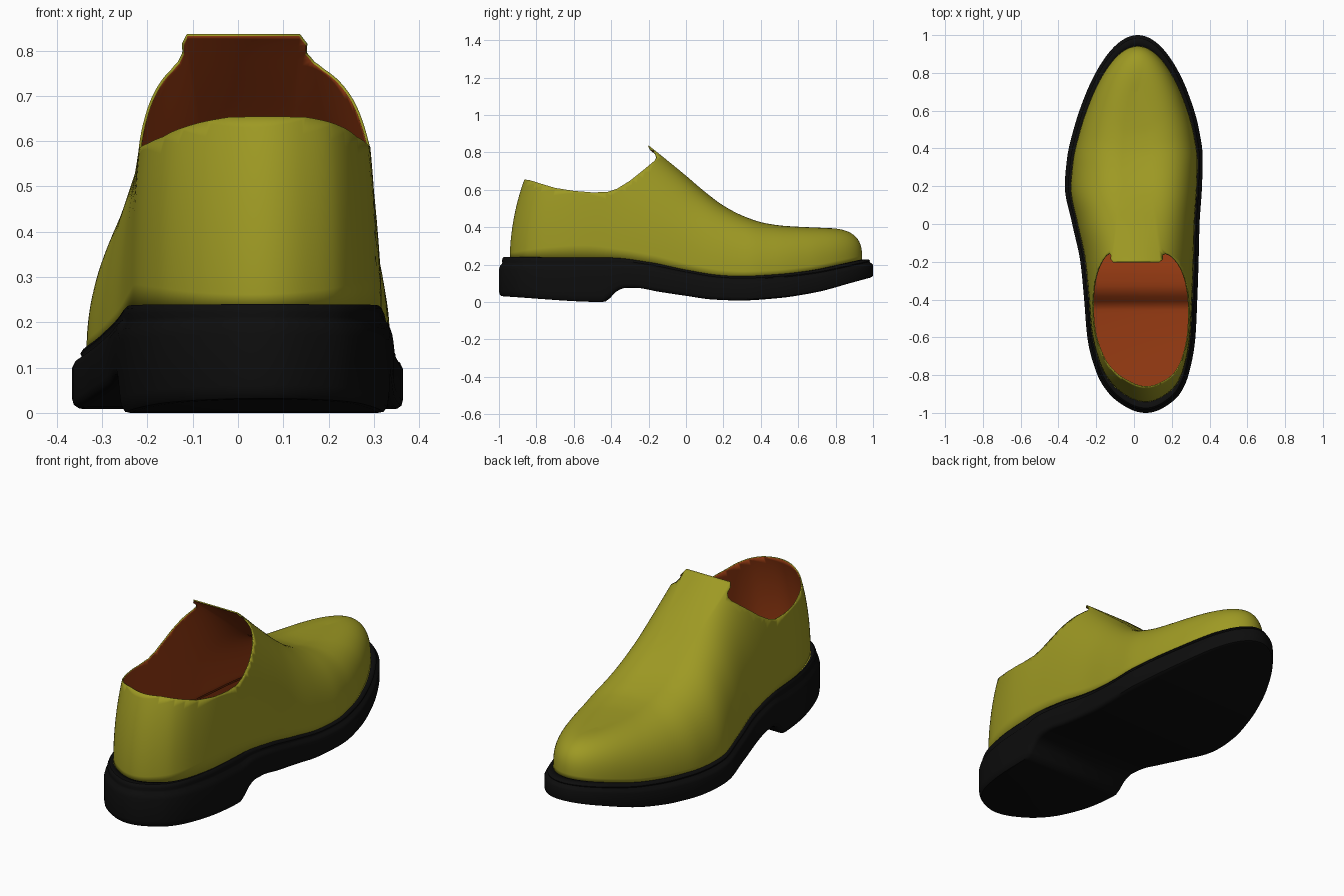
import bpy, bmesh, math

if "Cube" in bpy.data.objects:
    bpy.data.objects.remove(bpy.data.objects["Cube"])

N, M = 110, 30   # columns along the shoe, rows up the side


def curve(keys):
    """Smooth interpolation without overshoot through (y, value) keys."""
    xs, vs = zip(*keys)
    d = [(vs[i + 1] - vs[i]) / (xs[i + 1] - xs[i]) for i in range(len(xs) - 1)]
    t = [d[0]] + [2 * a * b / (a + b) if a * b > 0 else 0 for a, b in zip(d, d[1:])] + [d[-1]]

    def f(x):
        x = min(max(x, xs[0]), xs[-1])
        i = 0
        while i < len(d) - 1 and x > xs[i + 1]:
            i += 1
        h = xs[i + 1] - xs[i]
        s = (x - xs[i]) / h
        return ((1 + 2 * s) * (1 - s) ** 2 * vs[i] + s * (1 - s) ** 2 * h * t[i]
                + s * s * (3 - 2 * s) * vs[i + 1] - s * s * (1 - s) * h * t[i + 1])
    return f


def angle(y):
    return math.acos(max(-1, min(1, -y)))


# Footprint (y, left x, right x), sole heights and instep ridge
foot = [(-1, .062, .062), (-.97, -.04, .16), (-.9, -.13, .242), (-.8, -.193, .288),
        (-.6, -.247, .325), (-.4, -.264, .335), (-.2, -.284, .342), (0, -.327, .347),
        (.2, -.366, .36), (.35, -.354, .364), (.5, -.32, .344), (.7, -.251, .284),
        (.82, -.192, .228), (.92, -.122, .16), (.97, -.067, .106), (1, .02, .02)]
left = curve([(angle(y), l) for y, l, r in foot])
right = curve([(angle(y), r) for y, l, r in foot])
sole_top = curve([(-1, .24), (-.42, .237), (-.2, .212), (0, .172), (.2, .142), (.3, .138),
                  (.5, .147), (.7, .168), (.9, .207), (1, .228)])
sole_bottom = curve([(-1, .03), (-.45, 0), (-.42, .018), (-.38, .058), (-.33, .076), (-.28, .076),
                     (-.15, .055), (0, .033), (.15, .013), (.3, .008), (.5, .02), (.7, .05),
                     (.9, .103), (1, .13)])
ridge = curve([(-.7, .95), (-.4, .95), (-.3, .91), (-.2, .837), (-.1, .757), (0, .675), (.1, .59),
               (.2, .515), (.3, .46), (.4, .424), (.5, .408), (.7, .396)])
ridge_x = curve([(-.7, .05), (-.4, .035), (-.2, .012), (.7, .01)])
ridge_half = curve([(-.6, .1), (-.4, .13), (-.2, .125), (0, .1), (.3, .06), (.7, .04)])
power = curve([(-1, 1.8), (-.8, 2.2), (-.55, 2.4), (-.35, 2.2), (0, 2.2), (.4, 2.3), (1, 3)])
ys = [-math.cos(math.pi * i / N) for i in range(N + 1)]


def outline(y, side, sx, sy):
    c = .02 if abs(y) < .6 else .02 + (.042 if y < 0 else 0) * (abs(y) - .6) / .4
    x = (left if side < 0 else right)(angle(y))
    return c + (x - c) * sx, y * sy


def shell(name, column, mats, close_first=0, close_last=None):
    """Sheet of columns on both sides, closed by strips across first and last rows."""
    me = bpy.data.meshes.new(name)
    bm = bmesh.new()
    sheets = [[[bm.verts.new(p) for p in column(y, s)] for y in ys] for s in (-1, 1)]
    for sh, flip in zip(sheets, (True, False)):
        for a, b in zip(sh, sh[1:]):
            for j in range(len(a) - 1):
                q = (a[j], b[j], b[j + 1], a[j + 1])
                bm.faces.new(q[::-1] if flip else q)
    L, R = sheets
    for row, mat in ((0, close_first), (-1, close_last)):
        if mat is not None:
            for i in range(N):
                q = (L[i][row], L[i + 1][row], R[i + 1][row], R[i][row])
                f = bm.faces.new(q if row == 0 else q[::-1])
                f.material_index = mat
    bmesh.ops.remove_doubles(bm, verts=bm.verts, dist=1e-5)
    bmesh.ops.dissolve_degenerate(bm, edges=bm.edges, dist=1e-6)
    bm.to_mesh(me)
    bm.free()
    return add(name, me, mats)


def add(name, me, mats):
    ob = bpy.data.objects.new(name, me)
    bpy.context.collection.objects.link(ob)
    for m in mats:
        me.materials.append(m)
    return ob


def material(name, rgb):
    m = bpy.data.materials.new(name)
    m.diffuse_color = (*rgb, 1)
    m.use_nodes = True
    m.node_tree.nodes["Principled BSDF"].inputs["Base Color"].default_value = m.diffuse_color
    return m


def smooth(ob, deg):
    bpy.ops.object.select_all(action='DESELECT')
    ob.select_set(True)
    bpy.context.view_layer.objects.active = ob
    bpy.ops.object.shade_smooth_by_angle(angle=math.radians(deg))


def line_inside(ob):
    thick = ob.modifiers.new("lining", 'SOLIDIFY')
    thick.thickness, thick.offset, thick.material_offset = .006, -1, 1


leather = material("olive_leather", (.34, .32, .017))
lining = material("brown_lining", (.3, .042, .006))
rubber = material("black_rubber", (.004, .004, .004))

# Sole: hollow tray, rounded edge with a welt groove; (inset, height fraction)
rim = [(.025, 0), (.012, .01), (.003, .06), (0, .15), (0, .68), (.006, .78), (.016, .83),
       (.018, .87), (.016, .92), (.02, .97), (.026, 1)]


def sole_column(y, s):
    b, t = sole_bottom(y), sole_top(y)
    edge = [(*outline(y, s, 1 - d / .34, 1 - d), b + (t - b) * f) for d, f in rim]
    return edge + [(*outline(y, s, .905, .935), t)]


sole = shell("sole", sole_column, [rubber, lining])
smooth(sole, 40)
line_inside(sole)


# Upper: full foot form, arched from the footprint to a flattened instep
def upper_column(y, s):
    bx, by = outline(y, s, .918, .942)
    bz = sole_top(y) - .005
    ty = .05 + .66 * y
    round_end = math.sin(angle(y))
    tx = ridge_x(ty) + s * ridge_half(ty) * min(1, 1.3 * round_end)
    tz = ridge(ty)
    e = 2 / (power(y) + .2 * s * round_end)
    pts = []
    for j in range(M + 1):
        a = math.pi / 2 * j / M
        c, v = math.cos(a) ** e if j < M else 0, math.sin(a) ** e
        pts.append((tx + (bx - tx) * c, ty + (by - ty) * c, bz + (tz - bz) * v))
    return pts


upper = shell("upper", upper_column, [leather, lining], 1, 0)

# Cutter shaped like the foot opening seen from the side
opening = [(-.2, .838), (-.188, .815), (-.163, .795), (-.156, .775), (-.165, .758), (-.22, .712),
           (-.3, .648), (-.37, .605), (-.42, .588), (-.5, .586), (-.6, .594), (-.7, .61),
           (-.78, .634), (-.84, .653), (-.88, .655), (-1.2, .655), (-1.2, 1.3), (-.2, 1.3)]
bm = bmesh.new()
face = bm.faces.new([bm.verts.new((-.7, y, z)) for y, z in opening])
ext = bmesh.ops.extrude_face_region(bm, geom=[face])["geom"]
bmesh.ops.translate(bm, vec=(1.4, 0, 0), verts=[g for g in ext if isinstance(g, bmesh.types.BMVert)])
bmesh.ops.recalc_face_normals(bm, faces=bm.faces)
for f in bm.faces:
    f.material_index = 1
me = bpy.data.meshes.new("opening_cutter")
bm.to_mesh(me)
bm.free()
cutter = add("opening_cutter", me, [leather, lining])
cutter.hide_render = True

bpy.context.view_layer.objects.active = upper
cut = upper.modifiers.new("opening", 'BOOLEAN')
cut.operation, cut.solver, cut.object = 'DIFFERENCE', 'EXACT', cutter
bpy.ops.object.modifier_apply(modifier=cut.name)
bpy.data.objects.remove(cutter)

# Leave only the leather skin, tidy the rim, then thicken it with a lining
bm = bmesh.new()
bm.from_mesh(upper.data)
bmesh.ops.delete(bm, geom=[f for f in bm.faces if f.material_index == 1], context='FACES')


def rim_verts():
    return [v for v in bm.verts if v.is_boundary and v.co.z > .4]


bmesh.ops.remove_doubles(bm, verts=rim_verts(), dist=.004)
edge = rim_verts()
near = list({v for w in edge for k in w.link_edges for v in k.verts})
pairs = bmesh.ops.find_doubles(bm, verts=near, keep_verts=edge, dist=.007)["targetmap"]
bmesh.ops.weld_verts(bm, targetmap=pairs)
bmesh.ops.triangulate(bm, faces=[f for f in bm.faces if len(f.verts) > 4])
bm.to_mesh(upper.data)
bm.free()
smooth(upper, 60)
line_inside(upper)
